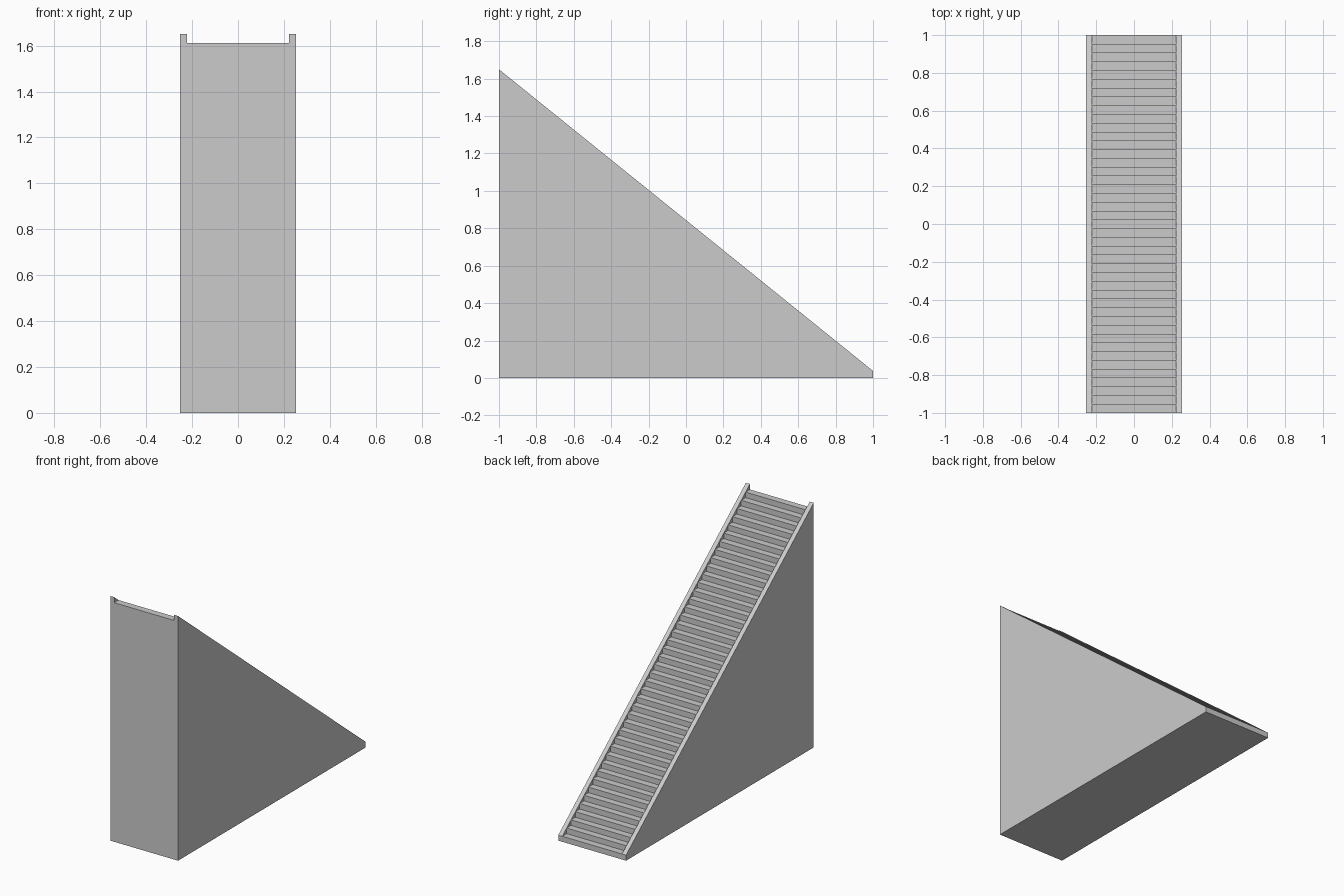
import bpy, bmesh

if "Cube" in bpy.data.objects:
    bpy.data.objects.remove(bpy.data.objects["Cube"])

STEPS = 43
RUN = 2.0 / STEPS
RISE = 0.0375
OUTER, INNER = 0.253, 0.223


def extrude_profile(name, profile, x0, x1):
    """Solid made by sweeping a (y, z) outline along x."""
    bm = bmesh.new()
    face = bm.faces.new([bm.verts.new((x0, y, z)) for y, z in profile])
    res = bmesh.ops.extrude_face_region(bm, geom=[face])
    moved = [g for g in res["geom"] if isinstance(g, bmesh.types.BMVert)]
    bmesh.ops.translate(bm, verts=moved, vec=(x1 - x0, 0, 0))
    bmesh.ops.recalc_face_normals(bm, faces=bm.faces)
    mesh = bpy.data.meshes.new(name)
    bm.to_mesh(mesh)
    bm.free()
    obj = bpy.data.objects.new(name, mesh)
    bpy.context.collection.objects.link(obj)
    return obj


# Solid flight of steps, climbing from the back to the front
outline = [(-1, 0), (1, 0)]
for k in range(STEPS):
    y = 1 - k * RUN
    z = (k + 1) * RISE
    outline += [(y, z), (y - RUN, z)]
extrude_profile("steps", outline, -INNER, INNER)

# Sloped side walls, whose top edge runs along the step nosings
wall = [(-1, 0), (1, 0), (1, RISE), (-1, (STEPS + 1) * RISE)]
for name, side in (("left_wall", -1), ("right_wall", 1)):
    extrude_profile(name, wall, side * INNER, side * OUTER)
